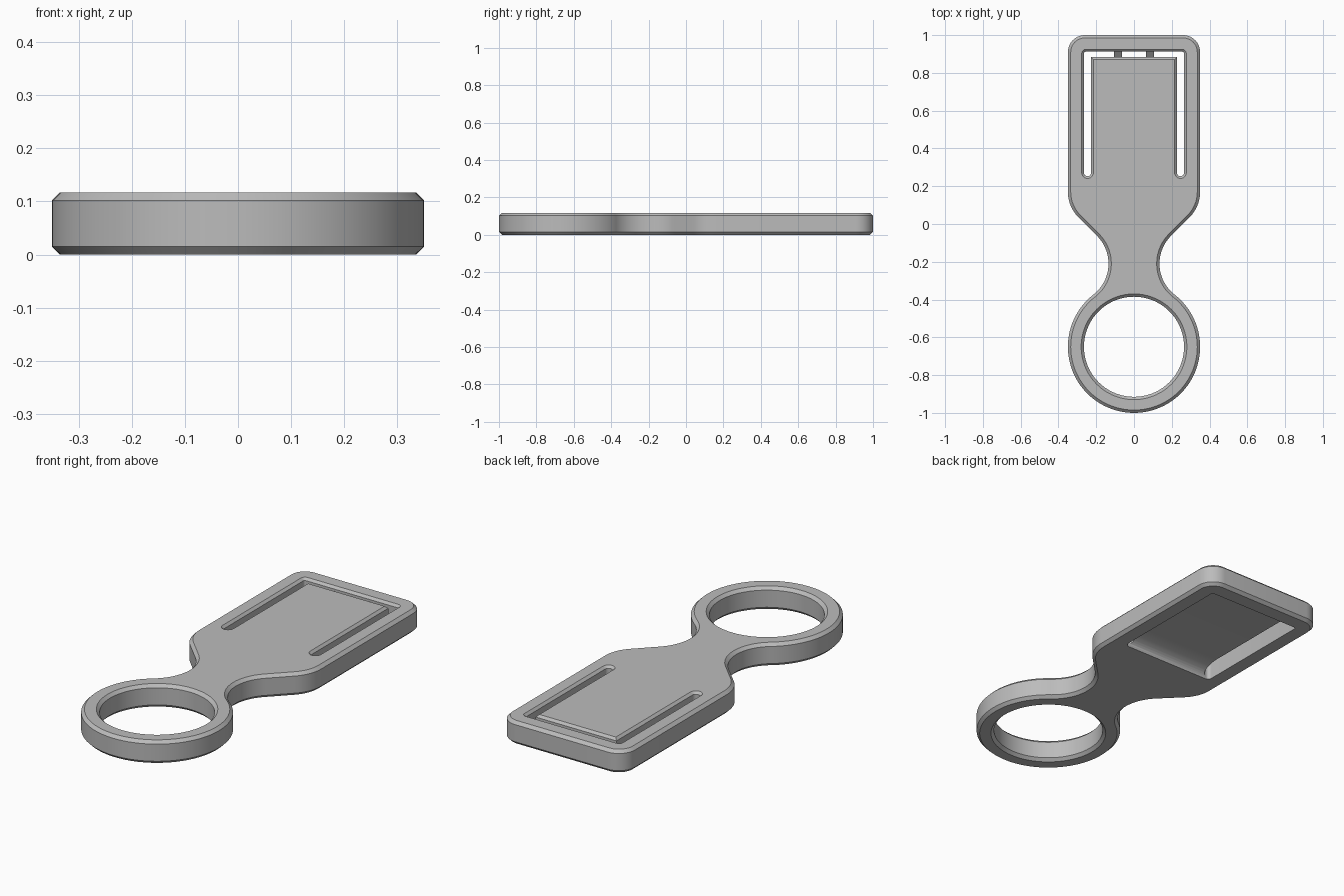
import bpy
import bmesh
from math import cos, sin, radians
from mathutils import Vector

cube = bpy.data.objects.get("Cube")
if cube:
    bpy.data.objects.remove(cube, do_unlink=True)

THICK = 0.117
CHAMFER = 0.015

grey = bpy.data.materials.new("plain_grey")
grey.use_nodes = True
colour = (0.5, 0.5, 0.5, 1)
grey.diffuse_color = colour
grey.node_tree.nodes["Principled BSDF"].inputs["Base Color"].default_value = colour


def arc(cx, cy, r, start, end, steps):
    angles = [radians(start + (end - start) * i / steps) for i in range(steps + 1)]
    return [Vector((cx + r * cos(a), cy + r * sin(a))) for a in angles]


def mirrored(half):
    return half + [Vector((-p.x, p.y)) for p in reversed(half)]


def offset(loop, d):
    """Move a counter-clockwise loop outward by d with mitred corners."""
    out = []
    for i, p in enumerate(loop):
        a = (p - loop[i - 1]).normalized()
        b = (loop[(i + 1) % len(loop)] - p).normalized()
        na, nb = Vector((a.y, -a.x)), Vector((b.y, -b.x))
        out.append(p + (na + nb) * d / (1 + na.dot(nb)))
    return out


def make_object(name, bm):
    bmesh.ops.recalc_face_normals(bm, faces=bm.faces)
    mesh = bpy.data.meshes.new(name)
    bm.to_mesh(mesh)
    bm.free()
    mesh.materials.append(grey)
    obj = bpy.data.objects.new(name, mesh)
    bpy.context.collection.objects.link(obj)
    return obj


def prism(name, loop, levels):
    """Stack offset copies of a loop; levels are (z, outward offset)."""
    bm = bmesh.new()
    rings = [[bm.verts.new((p.x, p.y, z)) for p in offset(loop, d)] for z, d in levels]
    for low, high in zip(rings, rings[1:]):
        for i in range(len(low)):
            bm.faces.new((low[i - 1], low[i], high[i], high[i - 1]))
    bm.faces.new(rings[0][::-1])
    bm.faces.new(rings[-1])
    return make_object(name, bm)


def side_prism(name, profile, x0, x1):
    """Extrude a (y, z) profile along x."""
    bm = bmesh.new()
    face = bm.faces.new([bm.verts.new((x0, y, z)) for y, z in profile])
    ext = bmesh.ops.extrude_face_region(bm, geom=[face])["geom"]
    verts = [v for v in ext if isinstance(v, bmesh.types.BMVert)]
    bmesh.ops.translate(bm, verts=verts, vec=(x1 - x0, 0, 0))
    return make_object(name, bm)


# Body plate: ring end, necked waist, rounded rectangle
outline = mirrored(
    arc(0, -0.65, 0.35, -88, 52, 40)
    + arc(0.343, -0.21, 0.208, 231, 135, 24)
    + arc(0.16, 0.17, 0.19, -45, 0, 10)
    + arc(0.26, 0.91, 0.09, 0, 90, 10))
body = prism("clip_body", outline, [
    (0, -CHAMFER), (CHAMFER, 0), (THICK - CHAMFER, 0), (THICK, -CHAMFER)])

# Finger ring hole, chamfered on both sides
E = 0.01
ring_hole = prism("ring_hole_cutter", arc(0, -0.65, 0.265, 0, 355, 71), [
    (-E, CHAMFER + E), (CHAMFER, 0), (THICK - CHAMFER, 0), (THICK + E, CHAMFER + E)])

# U-shaped slot that frees the spring tongue, chamfered on top
slot_half = [Vector((0.227, 0.883))]
slot_half += arc(0.246, 0.272, 0.019, 180, 360, 12)
slot_half += arc(0.255, 0.902, 0.01, 0, 90, 4)
slot = prism("slot_cutter", mirrored(slot_half), [
    (-E, 0), (THICK - 0.012, 0), (THICK + E, 0.012 + E)])

# Underside pocket that thins the tongue, with a curved ramp
DEPTH = 0.055
ramp = [(0.36 - 0.11 * cos(radians(a)), DEPTH * sin(radians(a))) for a in range(0, 91, 9)]
pocket = side_prism("pocket_cutter",
                    [(0.25, -E)] + ramp + [(0.895, DEPTH), (0.895, -E)], -0.25, 0.25)

for cutter in (ring_hole, slot, pocket):
    cutter.hide_render = True
    mod = body.modifiers.new("cut", "BOOLEAN")
    mod.operation = "DIFFERENCE"
    mod.solver = "EXACT"
    mod.object = cutter
    bpy.context.view_layer.objects.active = body
    bpy.ops.object.modifier_apply(modifier=mod.name)
    bpy.data.objects.remove(cutter, do_unlink=True)

bpy.ops.object.select_all(action="DESELECT")
body.select_set(True)
bpy.context.view_layer.objects.active = body
bpy.ops.object.shade_smooth_by_angle(angle=radians(30))

# Small sloped tabs bridging the tongue tip and the frame
for side, label in ((-1, "right"), (1, "left")):
    side_prism(label + "_tab",
               [(0.875, DEPTH), (0.92, DEPTH), (0.92, 0.1), (0.875, DEPTH + 0.01)],
               side * 0.084 - 0.021, side * 0.084 + 0.021)
